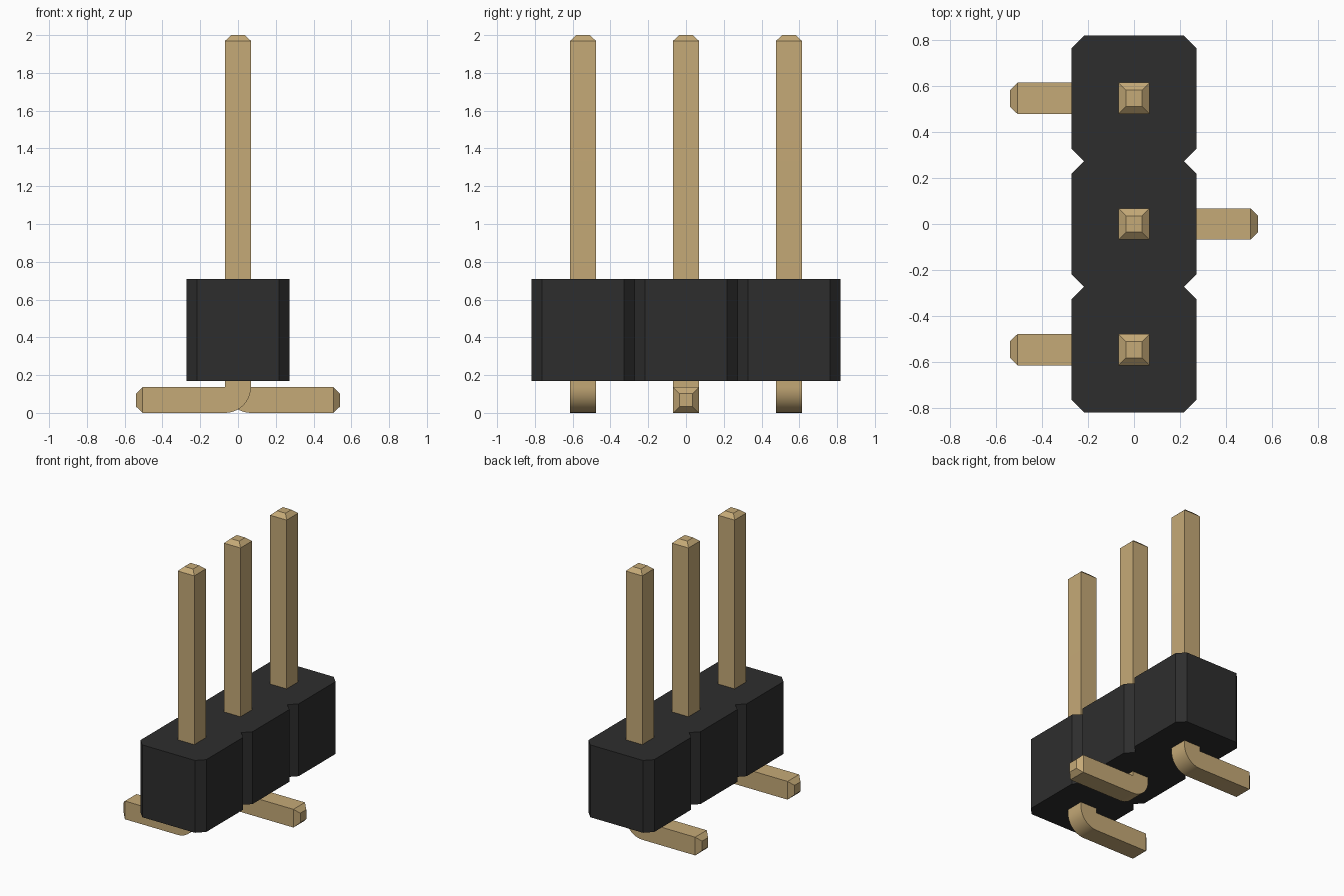
import bpy, bmesh, math
from mathutils import Vector

cube = bpy.data.objects.get("Cube")
if cube:
    bpy.data.objects.remove(cube, do_unlink=True)

PITCH = 0.545          # spacing between pins
HALF = 0.068           # half thickness of a pin
BODY_X, BODY_Z0, BODY_Z1, CHAMFER = 0.272, 0.17, 0.71, 0.055


def material(name, rgb, roughness):
    m = bpy.data.materials.new(name)
    m.use_nodes = True
    m.diffuse_color = (*rgb, 1)
    bsdf = m.node_tree.nodes["Principled BSDF"]
    bsdf.inputs["Base Color"].default_value = (*rgb, 1)
    bsdf.inputs["Roughness"].default_value = roughness
    return m


def add_object(name, bm, mat):
    bmesh.ops.recalc_face_normals(bm, faces=bm.faces[:])
    mesh = bpy.data.meshes.new(name)
    bm.to_mesh(mesh)
    bm.free()
    mesh.materials.append(mat)
    ob = bpy.data.objects.new(name, mesh)
    bpy.context.collection.objects.link(ob)
    return ob


def prism(points, depth):
    """Extrude a closed outline along the vector depth."""
    bm = bmesh.new()
    face = bm.faces.new([bm.verts.new(p) for p in points])
    ext = bmesh.ops.extrude_face_region(bm, geom=[face])["geom"]
    bmesh.ops.translate(bm, vec=depth, verts=[v for v in ext if isinstance(v, bmesh.types.BMVert)])
    bmesh.ops.recalc_face_normals(bm, faces=bm.faces[:])
    return bm


def taper_end(bm, direction, length, scale):
    """Add a blunt pyramid tip to the flat end facing the direction."""
    direction = Vector(direction)
    end = max(bm.faces, key=lambda f: f.calc_center_median().dot(direction)
              if f.normal.dot(direction) > 0.99 else -9)
    ring = bmesh.ops.extrude_face_region(bm, geom=[end])["geom"]
    verts = [v for v in ring if isinstance(v, bmesh.types.BMVert)]
    if end.is_valid:
        bmesh.ops.delete(bm, geom=[end], context='FACES_ONLY')
    centre = sum((v.co for v in verts), Vector()) / len(verts)
    for v in verts:
        v.co = centre + (v.co - centre) * scale + direction * length


black = material("black plastic", (0.027, 0.027, 0.027), 0.6)
gold = material("gold metal", (0.56, 0.40, 0.185), 0.5)

# Housing: three chamfered blocks joined in one outline with V notches
side = []
for i in (-1, 0, 1):
    y0, y1 = (i - 0.5) * PITCH, (i + 0.5) * PITCH
    side += [(BODY_X - CHAMFER, y0), (BODY_X, y0 + CHAMFER), (BODY_X, y1 - CHAMFER)]
side.append((BODY_X - CHAMFER, 1.5 * PITCH))
outline = side + [(-x, y) for x, y in reversed(side)]
add_object("housing", prism([(x, y, BODY_Z0) for x, y in outline],
                            Vector((0, 0, BODY_Z1 - BODY_Z0))), black)


# Pins: bent L profile with a rounded outer corner and tapered tips
def pin(name, y, s):
    r = 2 * HALF
    arc = [(HALF - r + r * math.cos(a), r - r * math.sin(a))
           for a in (math.pi / 2 * k / 10 for k in range(11))]
    profile = [(HALF, 1.97)] + arc + [(-0.505, 0), (-0.505, r), (-HALF, r), (-HALF, 1.97)]
    bm = prism([(-s * x, y - HALF, z) for x, z in profile], Vector((0, 2 * HALF, 0)))
    taper_end(bm, (0, 0, 1), 0.03, 0.52)
    taper_end(bm, (s, 0, 0), 0.034, 0.52)
    ob = add_object(name, bm, gold)
    bpy.ops.object.select_all(action='DESELECT')
    ob.select_set(True)
    bpy.context.view_layer.objects.active = ob
    bpy.ops.object.shade_smooth_by_angle(angle=math.radians(25))


for name, i, s in (("front_pin", -1, -1), ("middle_pin", 0, 1), ("back_pin", 1, -1)):
    pin(name, i * PITCH, s)
